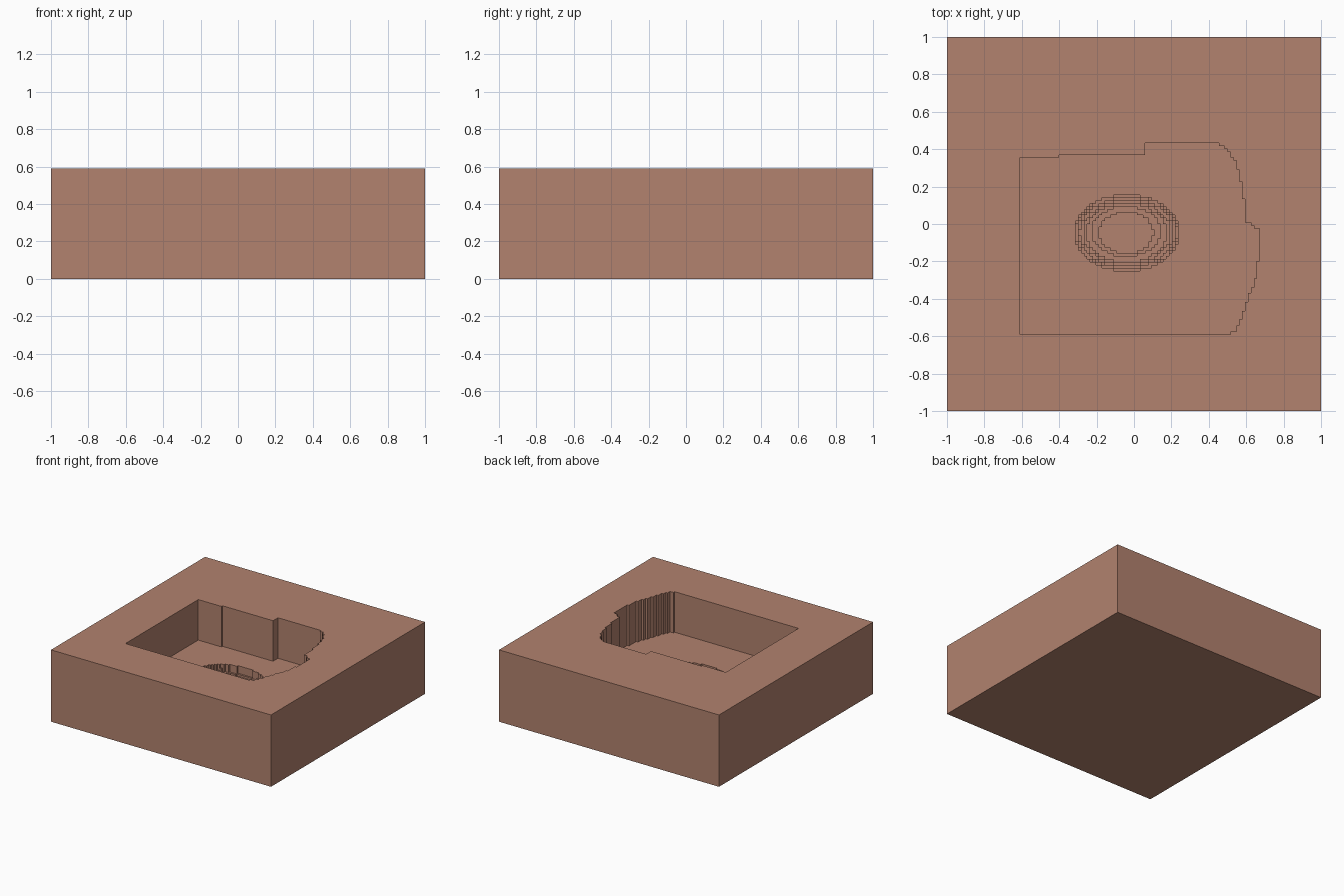
import bpy, bmesh, math

cube = bpy.data.objects.get("Cube")
if cube:
    bpy.data.objects.remove(cube, do_unlink=True)

HEIGHT = 0.59      # block height
FLOOR = 0.257      # pocket floor
CELL = 2 / 128     # stair-step size

clay = bpy.data.materials.new("clay_brown")
clay.use_nodes = True
COLOUR = (0.445, 0.223, 0.156, 1)
clay.diffuse_color = COLOUR
clay.node_tree.nodes["Principled BSDF"].inputs["Base Color"].default_value = COLOUR


def snap(v):
    return round(v / CELL) * CELL


def prism(name, outline, z0, z1):
    """Upright solid from a flat outline."""
    bm = bmesh.new()
    base = bm.faces.new([bm.verts.new((x, y, z0)) for x, y in outline])
    ext = bmesh.ops.extrude_face_region(bm, geom=[base])
    top = [e for e in ext["geom"] if isinstance(e, bmesh.types.BMVert)]
    bmesh.ops.translate(bm, verts=top, vec=(0, 0, z1 - z0))
    bmesh.ops.recalc_face_normals(bm, faces=bm.faces)
    mesh = bpy.data.meshes.new(name)
    bm.to_mesh(mesh)
    bm.free()
    mesh.materials.append(clay)
    obj = bpy.data.objects.new(name, mesh)
    bpy.context.collection.objects.link(obj)
    return obj


def stairs(f, y0, y1):
    """Stepped edge x = f(y), going up in rows of one cell."""
    rows = max(1, round((y1 - y0) / CELL))
    step = (y1 - y0) / rows
    pts, last = [], None
    for i in range(rows):
        x = snap(f(y0 + (i + 0.5) * step))
        if x != last:
            if last is not None:
                pts.append((last, y0 + i * step))
            pts.append((x, y0 + i * step))
            last = x
    pts.append((last, y1))
    return pts


def carve(target, cutter):
    """Subtract the cutter and discard it."""
    cutter.hide_render = True
    mod = target.modifiers.new("carve", "BOOLEAN")
    mod.operation = "DIFFERENCE"
    mod.solver = "EXACT"
    mod.object = cutter
    bpy.context.view_layer.update()
    deps = bpy.context.evaluated_depsgraph_get()
    mesh = bpy.data.meshes.new_from_object(target.evaluated_get(deps))
    target.modifiers.clear()
    target.data = mesh
    bpy.data.objects.remove(cutter, do_unlink=True)


# Solid block
block = prism("block", [(-1, -1), (1, -1), (1, 1), (-1, 1)], 0, HEIGHT)

# Pocket: straight left side, stepped curve on the right (y, x pairs)
CURVE = [(-.59, .50), (-.56, .55), (-.5, .575), (-.43, .6), (-.36, .62),
         (-.32, .645), (-.23, .655), (-.2, .665), (-.03, .665), (-.01, .64),
         (0, .63), (.003, .59), (.16, .585), (.2, .575), (.26, .565),
         (.33, .54), (.37, .515), (.41, .48), (.433, .445)]


def right_edge(y):
    for (ya, xa), (yb, xb) in zip(CURVE, CURVE[1:]):
        if y <= yb:
            return xa + (xb - xa) * (y - ya) / (yb - ya)
    return CURVE[-1][1]


pocket = stairs(right_edge, -0.59, 0.433)
pocket += [(0.06, 0.433), (0.06, 0.369), (-0.40, 0.369), (-0.40, 0.355),
           (-0.61, 0.355), (-0.61, -0.59)]
carve(block, prism("pocket_cutter", pocket, FLOOR, HEIGHT + 0.1))

# Terraced oval bowl sunk into the pocket floor
CX, CY, RX, RY, DEPTH = -0.04, -0.043, 0.28, 0.207, 0.155
for k in range(1, 10):
    s = math.sqrt(1 - ((k - 0.5) * CELL / DEPTH) ** 2)
    rx = RX * s
    y0, y1 = snap(CY - RY * s), snap(CY + RY * s)
    mid, half = (y0 + y1) / 2, (y1 - y0) / 2

    def width(y):
        return rx * math.sqrt(max(0, 1 - ((y - mid) / half) ** 2))

    right = stairs(lambda y: CX + width(y), y0, y1)
    left = stairs(lambda y: CX - width(y), y0, y1)
    carve(block, prism("bowl_cutter", right + left[::-1],
                       FLOOR - k * CELL, HEIGHT + 0.1 if k == 0 else FLOOR + 0.05))
